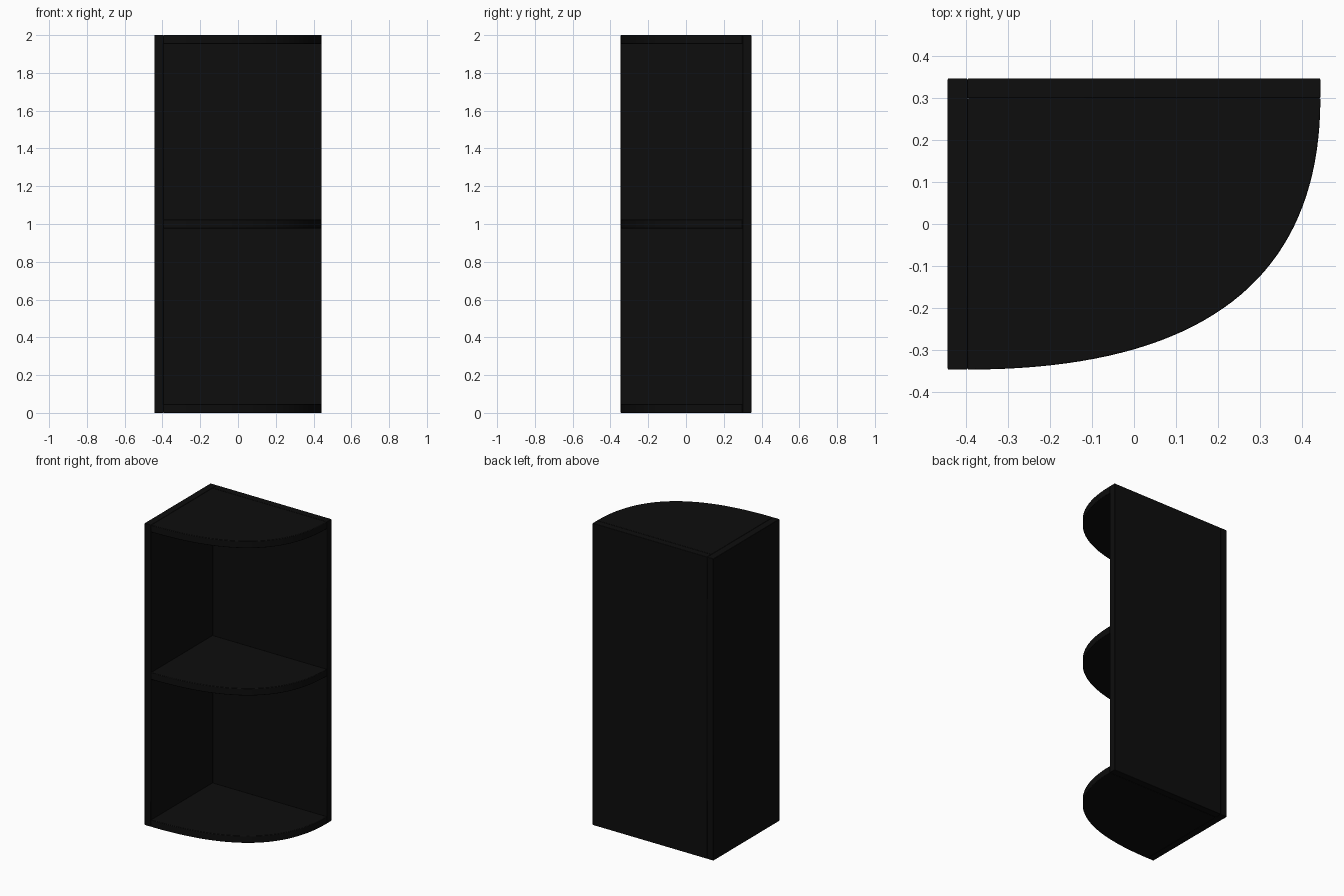
import bpy
import bmesh
import math

cube = bpy.data.objects.get("Cube")
if cube:
    bpy.data.objects.remove(cube, do_unlink=True)

# Overall dimensions
HALF_W, HALF_D, HEIGHT, BOARD = 0.443, 0.346, 2.0, 0.047
INNER_X, INNER_Y = -HALF_W + BOARD, HALF_D - BOARD

# Single black finish
black = bpy.data.materials.new("black_finish")
black.use_nodes = True
color = (0.004, 0.004, 0.004, 1)
black.diffuse_color = color
black.node_tree.nodes["Principled BSDF"].inputs["Base Color"].default_value = color


def board(name, outline, z0, z1):
    """Extrude a flat outline upward into a board with softly eased edges."""
    bm = bmesh.new()
    base = bm.faces.new([bm.verts.new((x, y, z0)) for x, y in outline])
    top = bmesh.ops.extrude_face_region(bm, geom=[base])["geom"]
    verts = [v for v in top if isinstance(v, bmesh.types.BMVert)]
    bmesh.ops.translate(bm, verts=verts, vec=(0, 0, z1 - z0))
    bmesh.ops.recalc_face_normals(bm, faces=bm.faces)
    mesh = bpy.data.meshes.new(name)
    bm.to_mesh(mesh)
    bm.free()
    mesh.materials.append(black)
    obj = bpy.data.objects.new(name, mesh)
    bpy.context.collection.objects.link(obj)
    bevel = obj.modifiers.new("eased_edges", "BEVEL")
    bevel.width = 0.003
    bevel.segments = 2
    bevel.limit_method = "ANGLE"
    bevel.angle_limit = math.radians(40)
    bpy.ops.object.select_all(action="DESELECT")
    obj.select_set(True)
    bpy.context.view_layer.objects.active = obj
    bpy.ops.object.shade_smooth_by_angle(angle=math.radians(35))
    return obj


def rectangle(x0, x1, y0, y1):
    return [(x0, y0), (x1, y0), (x1, y1), (x0, y1)]


# Upright panels
board("side_panel", rectangle(-HALF_W, INNER_X, -HALF_D, HALF_D), 0, HEIGHT)
board("back_panel", rectangle(INNER_X, HALF_W, INNER_Y, HALF_D), 0, HEIGHT)

# Curved shelf outline: inner corner, then a sweeping front edge
STEPS = 40
width, depth = HALF_W - INNER_X, INNER_Y + HALF_D
quadrant = [(INNER_X, INNER_Y)]
for i in range(STEPS + 1):
    t = i / STEPS
    quadrant.append((INNER_X + width * (2 * t - t * t),
                     INNER_Y - depth * (1 - t * t)))

# Three shelves
for name, z in (("bottom_shelf", 0),
                ("middle_shelf", (HEIGHT - BOARD) / 2),
                ("top_shelf", HEIGHT - BOARD)):
    board(name, quadrant, z, z + BOARD)
